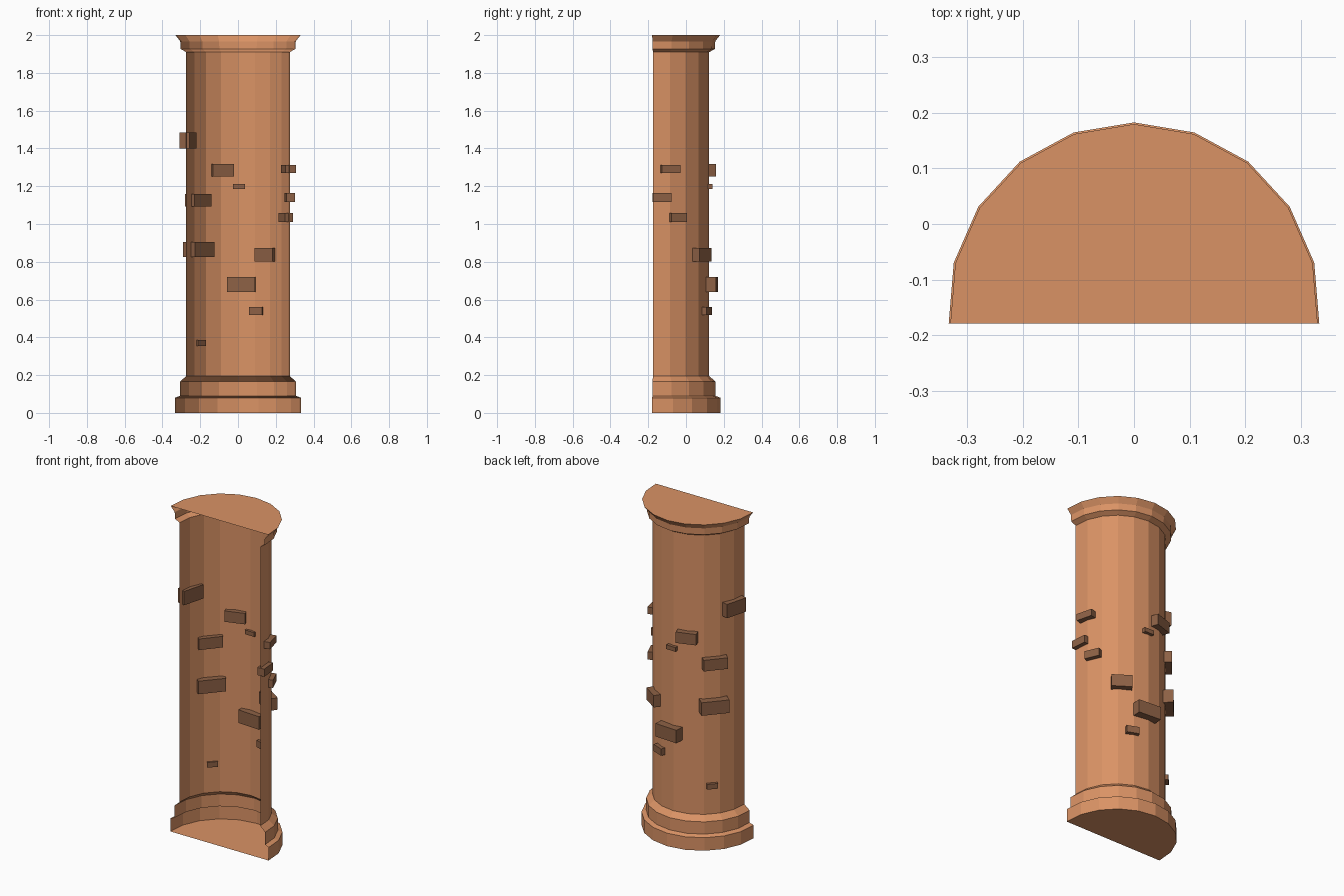
import bpy, bmesh, math
from mathutils import Matrix, Vector

if "Cube" in bpy.data.objects:
    bpy.data.objects.remove(bpy.data.objects["Cube"])

AXIS_Y = -0.152            # column axis; the half column opens towards the front
STEP = 2 * math.pi / 19    # facet angle


def material(name, color):
    m = bpy.data.materials.new(name)
    m.diffuse_color = color
    m.use_nodes = True
    m.node_tree.nodes["Principled BSDF"].inputs["Base Color"].default_value = m.diffuse_color
    return m


def add_object(name, bm, mat):
    me = bpy.data.meshes.new(name)
    bm.to_mesh(me)
    bm.free()
    me.materials.append(mat)
    ob = bpy.data.objects.new(name, me)
    bpy.context.collection.objects.link(ob)
    return ob


clay = material("clay", (0.70, 0.29, 0.13, 1))
dark_clay = material("dark_clay", (0.27, 0.12, 0.06, 1))

# Half column: open-fronted shell swept from a radius/height profile
profile = [(0.335, 0), (0.335, 0.08), (0.309, 0.09), (0.309, 0.165), (0.275, 0.195),
           (0.275, 1.91), (0.305, 1.927), (0.307, 1.967), (0.332, 2.0)]
bm = bmesh.new()
rings = [[bm.verts.new((r * math.sin(k * STEP), AXIS_Y + r * math.cos(k * STEP), z))
          for k in range(-5, 6)] for r, z in profile]
for low, high in zip(rings, rings[1:]):
    for j in range(10):
        bm.faces.new((low[j + 1], low[j], high[j], high[j + 1]))
bm.faces.new(rings[0])           # bottom cap
bm.faces.new(rings[-1][::-1])    # top cap
add_object("half_column", bm, clay)

# Exposed bricks poking through the shaft: angle from back, height, length, depth, thickness
bricks = [
    (-75, 1.443, 0.140, 0.055, 0.085),
    (-18.4, 1.284, 0.118, 0.066, 0.067),
    (1, 1.198, 0.063, 0.035, 0.026),
    (76, 1.291, 0.100, 0.058, 0.042),
    (85, 1.141, 0.097, 0.045, 0.047),
    (67, 1.034, 0.089, 0.047, 0.048),
    (-50, 1.126, 0.140, 0.066, 0.068),
    (-49, 0.865, 0.160, 0.084, 0.080),
    (34, 0.837, 0.116, 0.066, 0.073),
    (4, 0.680, 0.148, 0.084, 0.080),
    (21.5, 0.539, 0.075, 0.042, 0.042),
    (-47, 0.370, 0.062, 0.028, 0.032),
]
for i, (deg, z, length, depth, thick) in enumerate(bricks, 1):
    a = math.radians(deg)
    r = 0.275
    bm = bmesh.new()
    bmesh.ops.create_cube(bm, size=1)
    bmesh.ops.scale(bm, vec=(length, depth, thick), verts=bm.verts)
    ob = add_object(f"brick_{i:02d}", bm, dark_clay)
    ob.matrix_world = (Matrix.Translation(Vector((r * math.sin(a), AXIS_Y + r * math.cos(a), z)))
                       @ Matrix.Rotation(-a, 4, 'Z'))
